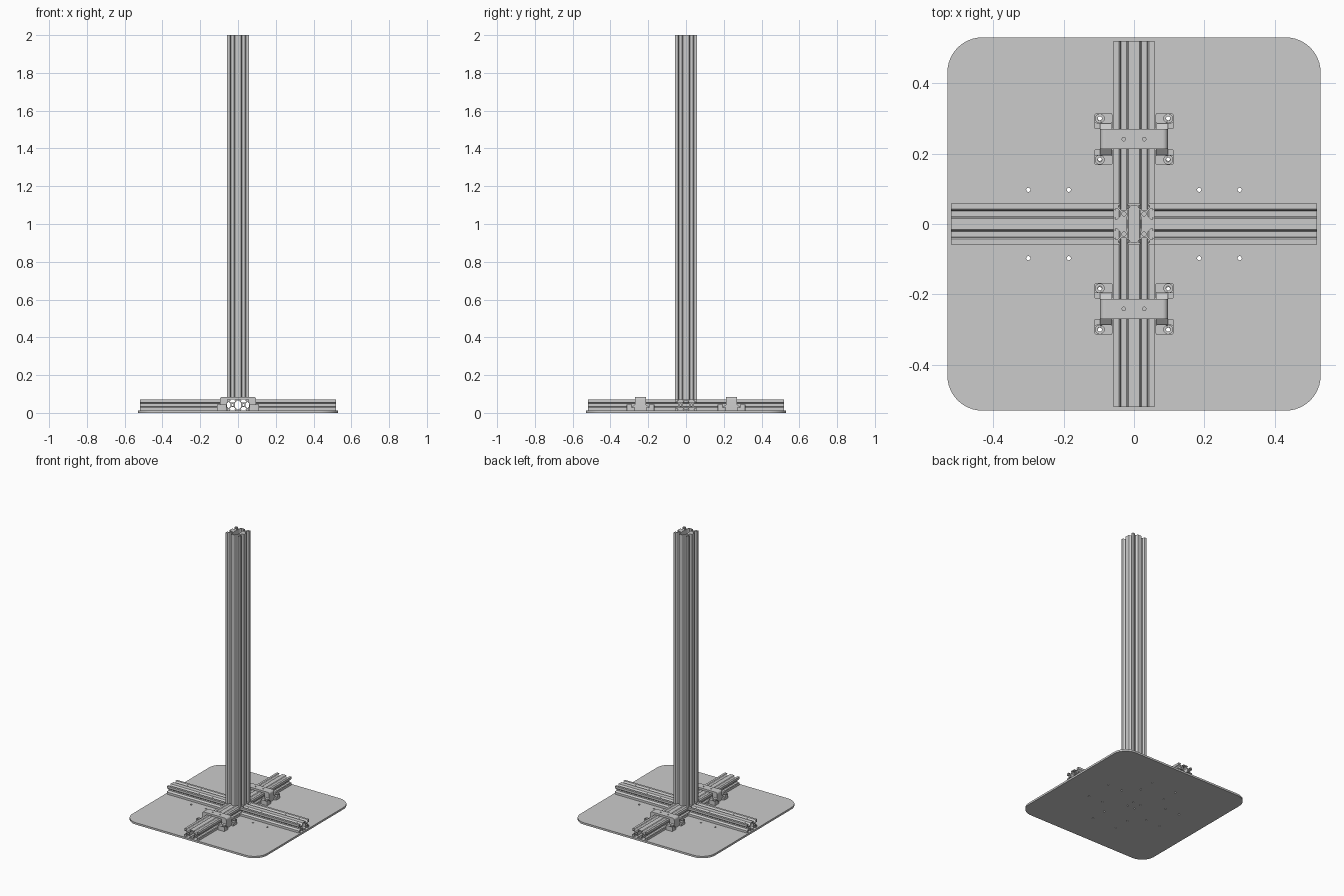
import bpy, bmesh, math
from mathutils import Matrix

cube = bpy.data.objects.get("Cube")
if cube:
    bpy.data.objects.remove(cube)

# One bare metal colour
metal = bpy.data.materials.new("grey_metal")
metal.use_nodes = True
GREY = (0.6, 0.6, 0.6, 1)
metal.diffuse_color = GREY
metal.node_tree.nodes["Principled BSDF"].inputs["Base Color"].default_value = GREY

MM = 0.0575 / 20        # one profile module is 20 units wide
HALF = 0.0575           # half width of beams and post
PLATE = 0.0135          # plate thickness
DECK = PLATE + HALF     # top of the flat beams
UP = Matrix.Identity(3)
ALONG_Y = Matrix(((1, 0, 0), (0, 0, -1), (0, 1, 0)))
ALONG_X = Matrix(((0, 0, 1), (1, 0, 0), (0, 1, 0)))


def prism(name, loops, length, centre, turn=UP):
    """Extrude closed loops (inner loops become holes) about a centre."""
    cu = bpy.data.curves.new(name, 'CURVE')
    cu.dimensions = '2D'
    cu.fill_mode = 'BOTH'
    cu.extrude = length / 2
    for loop in loops:
        sp = cu.splines.new('POLY')
        sp.points.add(len(loop) - 1)
        for p, (x, y) in zip(sp.points, loop):
            p.co = (x, y, 0, 1)
        sp.use_cyclic_u = True
    tmp = bpy.data.objects.new(name + "_curve", cu)
    me = bpy.data.meshes.new_from_object(tmp)
    bpy.data.objects.remove(tmp)
    bpy.data.curves.remove(cu)
    bm = bmesh.new()
    bm.from_mesh(me)
    bmesh.ops.remove_doubles(bm, verts=bm.verts, dist=1e-5)
    bmesh.ops.transform(bm, matrix=Matrix.Translation(centre) @ turn.to_4x4(), verts=bm.verts)
    bmesh.ops.recalc_face_normals(bm, faces=bm.faces)
    bm.to_mesh(me)
    bm.free()
    me.name = name
    me.materials.clear()
    me.materials.append(metal)
    ob = bpy.data.objects.new(name, me)
    bpy.context.collection.objects.link(ob)
    bpy.ops.object.select_all(action='DESELECT')
    ob.select_set(True)
    bpy.context.view_layer.objects.active = ob
    bpy.ops.object.shade_smooth_by_angle(angle=math.radians(25))
    return ob


def circle(x, y, r, n=20):
    return [(x + r * math.cos(2 * math.pi * i / n), y + r * math.sin(2 * math.pi * i / n)) for i in range(n)]


def rounded(x0, x1, y0, y1, r, n=8):
    corners = [(x1 - r, y1 - r), (x0 + r, y1 - r), (x0 + r, y0 + r), (x1 - r, y0 + r)]
    return [(cx + r * math.cos(math.pi / 2 * (q + i / n)), cy + r * math.sin(math.pi / 2 * (q + i / n)))
            for q, (cx, cy) in enumerate(corners) for i in range(n + 1)]


# Slot outline as (offset along the face, depth into the face)
HALF_SLOT = [(-4.6, 0), (-3.1, 1.6), (-5.5, 1.6), (-5.5, 3), (-2.6, 6)]
SLOT = HALF_SLOT + [(-x, d) for x, d in reversed(HALF_SLOT)]


def slotted(nx, ny):
    """Slotted extrusion outline made of nx by ny modules, with core bores."""
    pts = []
    for side in range(4):
        n, depth = (nx, ny) if side % 2 == 0 else (ny, nx)
        w, h = 10 * n, 10 * depth
        face = [(-w, -h)]
        for k in range(n):
            face += [(x - w + 10 + 20 * k, d - h) for x, d in SLOT]
        for x, y in face:
            for _ in range(side):
                x, y = -y, x
            pts.append((x * MM, y * MM))
    bores = [circle((20 * i - 10 * nx + 10) * MM, (20 * j - 10 * ny + 10) * MM, 2.1 * MM)
             for i in range(nx) for j in range(ny)]
    return [pts] + bores


def cavity(quarter):
    right = quarter + [(x, -y) for x, y in reversed(quarter)]
    return [(x * MM, y * MM) for x, y in right + [(-x, -y) for x, y in right]]


# Base plate with bolt holes
holes = []
for sx in (-1, 1):
    for sy in (-1, 1):
        for far in (0.185, 0.3):
            holes += [circle(sx * far, sy * 0.097, 0.006), circle(sx * 0.097, sy * far, 0.006)]
        holes.append(circle(sx * 0.029, sy * 0.029, 0.005))
prism("base_plate", [rounded(-0.53, 0.53, -0.53, 0.53, 0.1, 12)] + holes, PLATE, (0, 0, PLATE / 2))

# Flat beams: one long, two butted against its sides
beam = slotted(2, 1) + [cavity([(2.9, 8.2), (2.9, 7), (5.6, 4.2)])]
mid = PLATE + HALF / 2
prism("long_beam", beam, 1.04, (0, 0, mid), ALONG_Y)
for side, name in ((1, "left"), (-1, "right")):
    prism(name + "_beam", beam, 0.52 - HALF, (side * (0.52 + HALF) / 2, 0, mid), ALONG_X)

# Upright post
post = slotted(2, 2) + [cavity([(2.9, 18.2), (5.6, 14.5), (7.2, 4)])]
prism("post", post, 2 - DECK, (0, 0, (2 + DECK) / 2))

# Clamps over the long beam
TOP, FOOT, W = 0.085, 0.045, 0.096
for end, where in ((-1, "front"), (1, "back")):
    yc = end * 0.241
    strap = [(-0.08, -0.028), (0.08, -0.028), (0.08, 0.028), (-0.08, 0.028)]
    screws = [circle(s * 0.029, 0, 0.005) for s in (-1, 1)]
    prism(where + "_clamp_strap", [strap] + screws, TOP - DECK, (0, yc, (TOP + DECK) / 2))
    for s, side in ((1, "left"), (-1, "right")):
        name = where + "_" + side + "_clamp"
        # Shoulder with a rounded outer corner
        arc = [(W - 0.014 + 0.014 * math.cos(a), TOP - 0.014 + 0.014 * math.sin(a))
               for a in (math.pi / 2 * i / 6 for i in range(7))]
        shoulder = [(HALF + 0.002, PLATE), (W, PLATE)] + arc + [(0.08, TOP), (0.08, DECK), (HALF + 0.002, DECK)]
        prism(name + "_shoulder", [[(s * x, z) for x, z in shoulder]], 0.056, (0, yc, 0), ALONG_Y)
        for d in (-1, 1):
            tag = name + ("_back" if d > 0 else "_front")
            cx, cy = s * 0.0865, yc + d * 0.0505
            pad = rounded(cx - 0.0255, cx + 0.0255, cy - 0.0225, cy + 0.0225, 0.005, 4)
            bx, by = s * 0.097, yc + d * 0.0585
            # Bolted foot: base with bore, counterbored upper part
            prism(tag + "_foot", [pad, circle(bx, by, 0.006)], 0.016, (0, 0, PLATE + 0.008))
            boss = rounded(cx - 0.0255, cx + 0.0255, cy + d * 0.0085 - 0.014, cy + d * 0.0085 + 0.014, 0.005, 4)
            prism(tag + "_foot_rim", [boss, circle(bx, by, 0.0125)], FOOT - PLATE - 0.016,
                  (0, 0, (FOOT + PLATE + 0.016) / 2))
            # Sloped gusset between strap and foot
            web = [(yc + d * 0.028, PLATE + 0.016), (yc + d * 0.048, PLATE + 0.016), (yc + d * 0.028, FOOT)]
            prism(tag + "_gusset", [web], W - 0.062, (s * (W + 0.062) / 2, 0, 0), ALONG_X)
